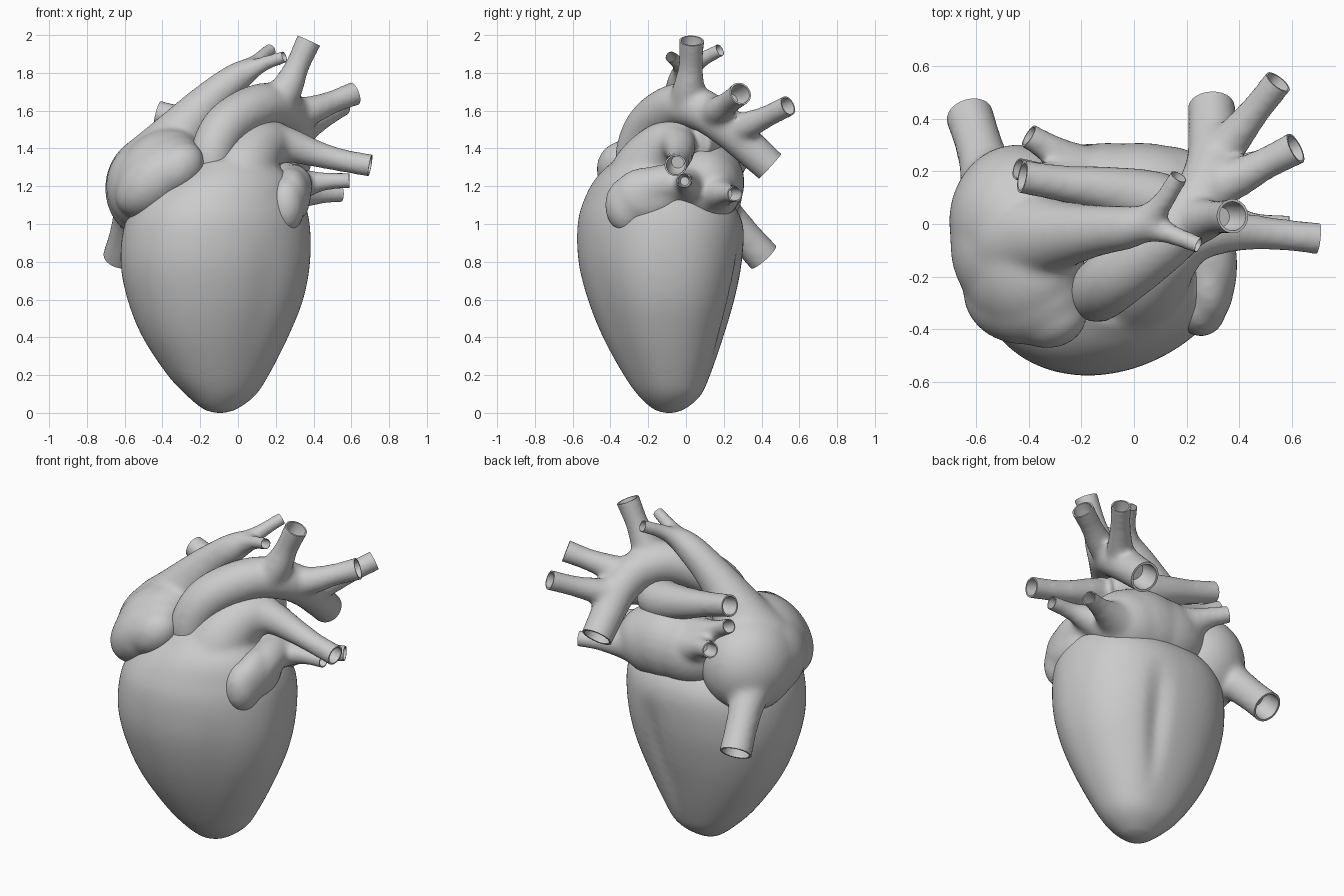
import bpy, bmesh, math
from mathutils import Vector, Matrix

if "Cube" in bpy.data.objects:
    bpy.data.objects.remove(bpy.data.objects["Cube"])

N = 24


def add_rings(bm, rings):
    vs = [[bm.verts.new(p) for p in ring] for ring in rings]
    for a, b in zip(vs, vs[1:]):
        n = len(a)
        for i in range(n):
            bm.faces.new((a[i], a[(i + 1) % n], b[(i + 1) % n], b[i]))
    bm.faces.new(vs[0][::-1])
    bm.faces.new(vs[-1])


def spline(pts, steps=6):
    """Catmull-Rom through rows of any length"""
    P = [Vector(p) for p in pts]
    P = [P[0] * 2 - P[1]] + P + [P[-1] * 2 - P[-2]]
    out = []
    for i in range(1, len(P) - 2):
        a, b, c, d = P[i - 1:i + 3]
        for k in range(steps):
            t = k / steps
            out.append(0.5 * (2 * b + (c - a) * t + (2 * a - 5 * b + 4 * c - d) * t * t
                              + (3 * b - a - 3 * c + d) * t ** 3))
    return out + [P[-2]]


def circle(c, u, v, r, n=N):
    return [c + (u * math.cos(2 * math.pi * i / n) + v * math.sin(2 * math.pi * i / n)) * r
            for i in range(n)]


def tube(bm, cut, pts, is_open=True):
    """Vessel along (x, y, z, r) rows; an open end is trimmed flat and bored by the cutter"""
    rows = spline(pts)
    c = [Vector(p[:3]) for p in rows]
    r = [p[3] + 0.005 for p in rows]
    d = (c[-1] - c[-2]).normalized()
    end = c[-1].copy()
    if is_open:
        c.append(end + d * 0.045)
        r.append(r[-1])
    n = d.orthogonal().normalized()
    rings = []
    for i in range(len(c)):
        t = (c[min(i + 1, len(c) - 1)] - c[max(i - 1, 0)]).normalized()
        n = (n - t * n.dot(t)).normalized()
        rings.append(circle(c[i], n, t.cross(n), r[i]))
    add_rings(bm, rings)
    if is_open:
        u = d.orthogonal().normalized()
        R = pts[-1][3]
        prof = [(-0.11, R * 0.6), (-0.09, R * 0.8), (0, R * 0.88), (0, R * 1.5), (0.1, R * 1.5)]
        add_rings(cut, [circle(end + d * h, u, d.cross(u), q) for h, q in prof])


def blob(bm, c, s, tilt=0):
    m = Matrix.Translation(c) @ Matrix.Rotation(tilt, 4, 'Y') @ Matrix.Diagonal((*s, 1))
    bmesh.ops.create_uvsphere(bm, u_segments=32, v_segments=20, radius=1, matrix=m)


def to_object(name, bm):
    bmesh.ops.recalc_face_normals(bm, faces=bm.faces)
    me = bpy.data.meshes.new(name)
    bm.to_mesh(me)
    bm.free()
    ob = bpy.data.objects.new(name, me)
    bpy.context.collection.objects.link(ob)
    return ob


def finish(name, bm, cut, iterations):
    """Fuse the pieces, soften the joins, then open the vessel ends"""
    ob = to_object(name, bm)
    cutter = to_object(name + "_cutter", cut)
    cutter.hide_render = True
    bpy.ops.object.select_all(action='DESELECT')
    bpy.context.view_layer.objects.active = ob
    ob.select_set(True)
    m = ob.modifiers.new("fuse", 'REMESH')
    m.mode = 'VOXEL'
    m.voxel_size = 0.016
    s = ob.modifiers.new("soften", 'SMOOTH')
    s.factor = 0.5
    s.iterations = iterations
    b = ob.modifiers.new("open_ends", 'BOOLEAN')
    b.operation = 'DIFFERENCE'
    b.solver = 'EXACT'
    b.object = cutter
    for mod in ("fuse", "soften", "open_ends"):
        bpy.ops.object.modifier_apply(modifier=mod)
    bpy.data.objects.remove(cutter)
    bpy.ops.object.shade_smooth_by_angle(angle=math.radians(40))


# Ventricles: lofted sections (z, cx, cy, rx, ry) with the two grooves
bm, cut = bmesh.new(), bmesh.new()
sections = [(0, -.095, -.09, .03, .03), (.02, -.095, -.09, .09, .085), (.09, -.09, -.087, .18, .165),
            (.2, -.105, -.1, .268, .23), (.4, -.12, -.12, .385, .32), (.6, -.12, -.13, .465, .39),
            (.8, -.12, -.135, .502, .435), (1.0, -.11, -.135, .49, .44), (1.13, -.09, -.155, .435, .385),
            (1.24, -.05, -.2, .33, .28), (1.34, -.03, -.21, .2, .17)]
rings = []
for z, cx, cy, rx, ry in spline(sections, 5):
    depth = 0.06 * max(0, math.sin(math.pi * min(1, max(0, (z - 0.2) / 0.75))))
    ring = []
    for i in range(72):
        t = 2 * math.pi * i / 72
        ct, st = math.cos(t), math.sin(t)
        g = 1 - depth * (1.6 * math.exp(-((t - 1.3) / .11) ** 2)
                         + .35 * math.exp(-((t - 5.3) / .2) ** 2))
        e = 0.85 if st > 0 else 1   # fuller at the back
        x = rx * g * math.copysign(abs(ct) ** e, ct)
        y = ry * g * math.copysign(abs(st) ** e, st)
        ring.append(Vector((cx + x, cy + y * .99 + 0.11 * x * max(0, -st), max(z, 0))))
    rings.append(ring)
add_rings(bm, rings)
# Pulmonary trunk with its left and right arteries
tube(bm, cut, [(-.05, -.2, .95, .2), (-.02, -.23, 1.12, .225), (.03, -.2, 1.28, .185), (.1, -.125, 1.39, .145),
               (.165, -.045, 1.427, .122), (.19, .04, 1.44, .1)], False)
tube(bm, cut, [(.14, -.08, 1.425, .12), (.26, -.04, 1.42, .09), (.42, -.03, 1.37, .066),
               (.56, -.04, 1.335, .056), (.7, -.055, 1.31, .056)])
tube(bm, cut, [(.19, .02, 1.43, .12), (.08, .085, 1.45, .112), (-.1, .13, 1.5, .085),
               (-.28, .155, 1.55, .065), (-.425, .18, 1.59, .06)])
finish("ventricles_and_pulmonary_artery", bm, cut, 12)

# Aorta: arch with three branches
bm, cut = bmesh.new(), bmesh.new()
tube(bm, cut, [(-.11, -.23, 1.18, .1), (-.14, -.26, 1.35, .11), (-.06, -.195, 1.52, .118),
               (.12, -.05, 1.625, .115), (.25, .09, 1.6, .108), (.3, .22, 1.51, .1),
               (.3, .34, 1.4, .09), (.295, .445, 1.305, .085)])
tube(bm, cut, [(.18, .0, 1.6, .1), (.26, .015, 1.72, .08), (.315, .025, 1.84, .06), (.375, .03, 1.97, .063)])
tube(bm, cut, [(.25, .13, 1.57, .09), (.38, .17, 1.6, .073), (.5, .23, 1.645, .057), (.615, .288, 1.69, .06)])
tube(bm, cut, [(.28, .22, 1.48, .09), (.37, .32, 1.52, .07), (.46, .43, 1.57, .054), (.548, .54, 1.625, .053)])
finish("aorta", bm, cut, 12)

# Right atrium, its auricle, and the two great veins
bm, cut = bmesh.new(), bmesh.new()
blob(bm, (-.44, .01, 1.19), (.265, .295, .285))
blob(bm, (-.465, -.08, 1.2), (.235, .28, .25))
blob(bm, (-.425, -.16, 1.27), (.27, .26, .2), math.radians(-45))
blob(bm, (-.42, -.26, 1.25), (.27, .2, .17), math.radians(-42))
blob(bm, (-.33, -.34, 1.29), (.17, .135, .13), math.radians(-40))
tube(bm, cut, [(-.42, -.05, 1.3, .21), (-.28, -.04, 1.51, .13), (-.145, -.025, 1.66, .095),
               (-.01, -.01, 1.772, .077), (.09, .02, 1.838, .05)], False)
tube(bm, cut, [(.02, .0, 1.79, .06), (.1, .07, 1.86, .04), (.17, .18, 1.92, .034)])
tube(bm, cut, [(.02, -.005, 1.785, .06), (.13, -.035, 1.845, .038), (.245, -.08, 1.885, .031)])
tube(bm, cut, [(-.51, .05, 1.18, .16), (-.56, .2, 1.05, .1), (-.593, .31, .935, .086), (-.625, .41, .825, .088)])
finish("right_atrium_and_veins", bm, cut, 18)

# Left atrium, its auricle, and four pulmonary veins
bm, cut = bmesh.new(), bmesh.new()
blob(bm, (-.1, .11, 1.22), (.28, .2, .21))
blob(bm, (.02, .105, 1.22), (.31, .205, .22))
blob(bm, (.1, .095, 1.205), (.26, .205, .21))
tube(bm, cut, [(.15, .07, 1.2, .15), (.27, -.05, 1.22, .1), (.29, -.17, 1.2, .1),
               (.265, -.27, 1.14, .1), (.24, -.35, 1.08, .08)], False)
blob(bm, (.285, -.21, 1.15), (.1, .18, .15))
blob(bm, (.255, -.31, 1.1), (.1, .12, .15))
tube(bm, cut, [(.18, .05, 1.2, .16), (.33, .015, 1.21, .085), (.45, -.005, 1.225, .046), (.59, -.01, 1.23, .038)])
tube(bm, cut, [(.17, .12, 1.18, .16), (.32, .175, 1.165, .085), (.44, .22, 1.16, .05), (.545, .26, 1.16, .041)])
tube(bm, cut, [(-.12, .12, 1.28, .14), (-.26, .16, 1.37, .08), (-.35, .185, 1.43, .047), (-.44, .21, 1.48, .041)])
tube(bm, cut, [(-.12, .15, 1.25, .14), (-.23, .225, 1.3, .085), (-.31, .28, 1.34, .055), (-.4, .335, 1.37, .045)])
finish("left_atrium_and_veins", bm, cut, 12)
